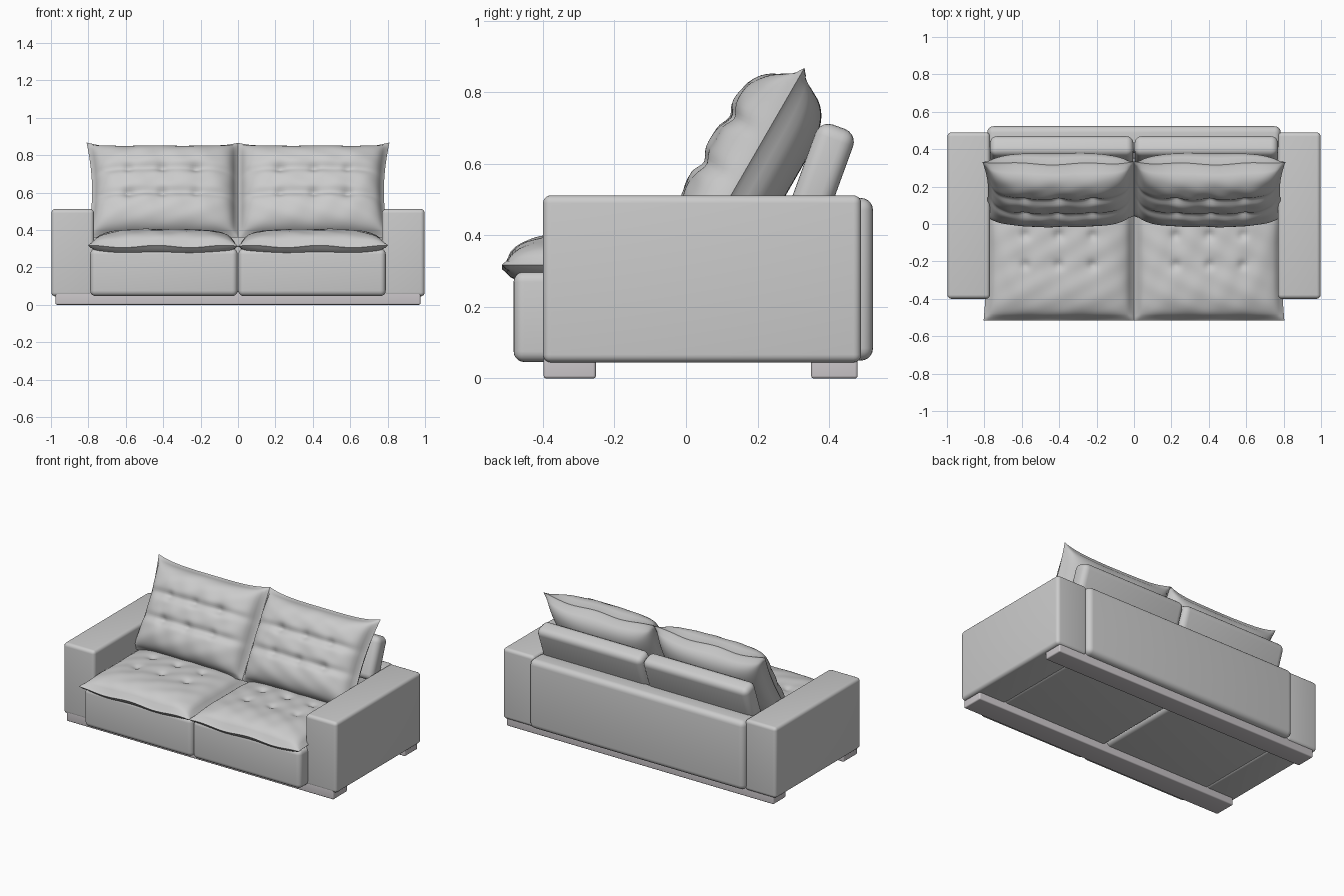
import bpy, bmesh, math
from math import sin, exp, radians
from mathutils import Matrix, Vector

if "Cube" in bpy.data.objects:
    bpy.data.objects.remove(bpy.data.objects["Cube"], do_unlink=True)


def material(name, colour):
    m = bpy.data.materials.new(name)
    m.use_nodes = True
    m.diffuse_color = colour
    m.node_tree.nodes["Principled BSDF"].inputs["Base Color"].default_value = colour
    return m


fabric = material("light grey fabric", (0.6, 0.6, 0.6, 1))
rail_mat = material("warm grey rail", (0.6, 0.57, 0.59, 1))


def finish(name, bm, mat, angle=40):
    mesh = bpy.data.meshes.new(name)
    bmesh.ops.recalc_face_normals(bm, faces=bm.faces)
    bm.to_mesh(mesh)
    bm.free()
    mesh.materials.append(mat)
    ob = bpy.data.objects.new(name, mesh)
    bpy.context.collection.objects.link(ob)
    bpy.ops.object.select_all(action='DESELECT')
    ob.select_set(True)
    bpy.context.view_layer.objects.active = ob
    bpy.ops.object.shade_smooth_by_angle(angle=radians(angle))
    return ob


def soft_box(name, x, y, z, radius, mat=fabric, tilt=0):
    """Rounded box from its extents, tilted about its own centre."""
    bm = bmesh.new()
    bmesh.ops.create_cube(bm, size=1)
    size = [b - a for a, b in (x, y, z)]
    centre = [(a + b) / 2 for a, b in (x, y, z)]
    bmesh.ops.scale(bm, vec=size, verts=bm.verts)
    bmesh.ops.bevel(bm, geom=bm.edges[:], offset=radius, segments=5,
                    profile=0.5, affect='EDGES')
    bm.transform(Matrix.Translation(centre) @ Matrix.Rotation(radians(tilt), 4, 'X'))
    return finish(name, bm, mat)


def pillow(name, centre, half_w, half_h, front, back, tilt, buttons, creases, ears, mirror):
    """Two puffed sheets joined in a thin flange, with button tufts in front."""
    bm = bmesh.new()
    inner = 0.95
    for side, depth in ((1, front), (-1, back)):
        grid = bmesh.ops.create_grid(bm, x_segments=64, y_segments=52, size=1)
        for v in grid["verts"]:
            u, w = v.co.x, v.co.y
            pu, pw = min(abs(u) / inner, 1), min(abs(w) / inner, 1)
            puff = ((1 - pu ** 4) * (1 - pw ** 4)) ** 0.5
            # Flange tapers to nothing at the rim
            rim = 0.012 * min(1, (1 - max(abs(u), abs(w))) * 30)
            x = u * (half_w + ears * (w * w - 1) * (u > 0))
            y = w * half_h + ears * (u ** 4 - 0.5) * max(w, 0) ** 3
            h = depth * puff + rim
            if side > 0:
                for bx, by in buttons:
                    d2 = (x - bx) ** 2 + (y - by) ** 2
                    h -= puff * (0.014 * exp(-d2 / 0.0006) + 0.008 * exp(-d2 / 0.005))
                for cy in creases:
                    h -= 0.016 * puff * exp(-((y - cy) / 0.025) ** 2)
                h += 0.003 * puff * sin(14 * u + 5 * w) * sin(11 * w - 3 * u)
            wave = 0.006 * sin(7 * u + 1) * max(abs(u), abs(w)) ** 6
            v.co = Vector((x, y, side * h + wave))
    bmesh.ops.remove_doubles(bm, verts=bm.verts, dist=0.0005)
    place = Matrix.Translation(centre) @ Matrix.Rotation(radians(tilt), 4, 'X')
    bm.transform(place)
    if mirror < 0:
        bm.transform(Matrix.Diagonal((-1, 1, 1, 1)))
    return finish(name, bm, fabric, 60)


def span(s, a, b):
    return tuple(sorted((s * a, s * b)))


columns = (-0.18, 0, 0.18)
for label, s in (("left", 1), ("right", -1)):
    # Frame parts
    soft_box(label + "_arm", span(s, 0.77, 0.998), (-0.4, 0.49), (0.045, 0.512), 0.022)
    soft_box(label + "_seat_base", span(s, 0.002, 0.79), (-0.482, 0.42), (0.046, 0.3), 0.03)
    soft_box(label + "_headrest", span(s, 0.003, 0.77), (0.325, 0.437), (0.44, 0.712),
             0.038, tilt=-20)
    # Loose cushions
    pillow(label + "_seat_cushion", (0.402, -0.19, 0.312), 0.402, 0.325, 0.082, 0.042, 0,
           [(x, y) for x in columns for y in (-0.03, 0.13)], (), 0.015, s)
    pillow(label + "_back_cushion", (0.405, 0.186, 0.605), 0.405, 0.285, 0.125, 0.115, 60,
           [(x, y) for x in columns for y in (-0.07, 0.08)], (-0.07, 0.08), 0.03, s)

# Back panel and full-width floor rails
soft_box("back_panel", (-0.785, 0.785), (0.38, 0.523), (0.05, 0.505), 0.035)
soft_box("front_rail", (-0.975, 0.975), (-0.398, -0.252), (0, 0.07), 0.008, rail_mat)
soft_box("rear_rail", (-0.975, 0.975), (0.35, 0.48), (0, 0.07), 0.008, rail_mat)
